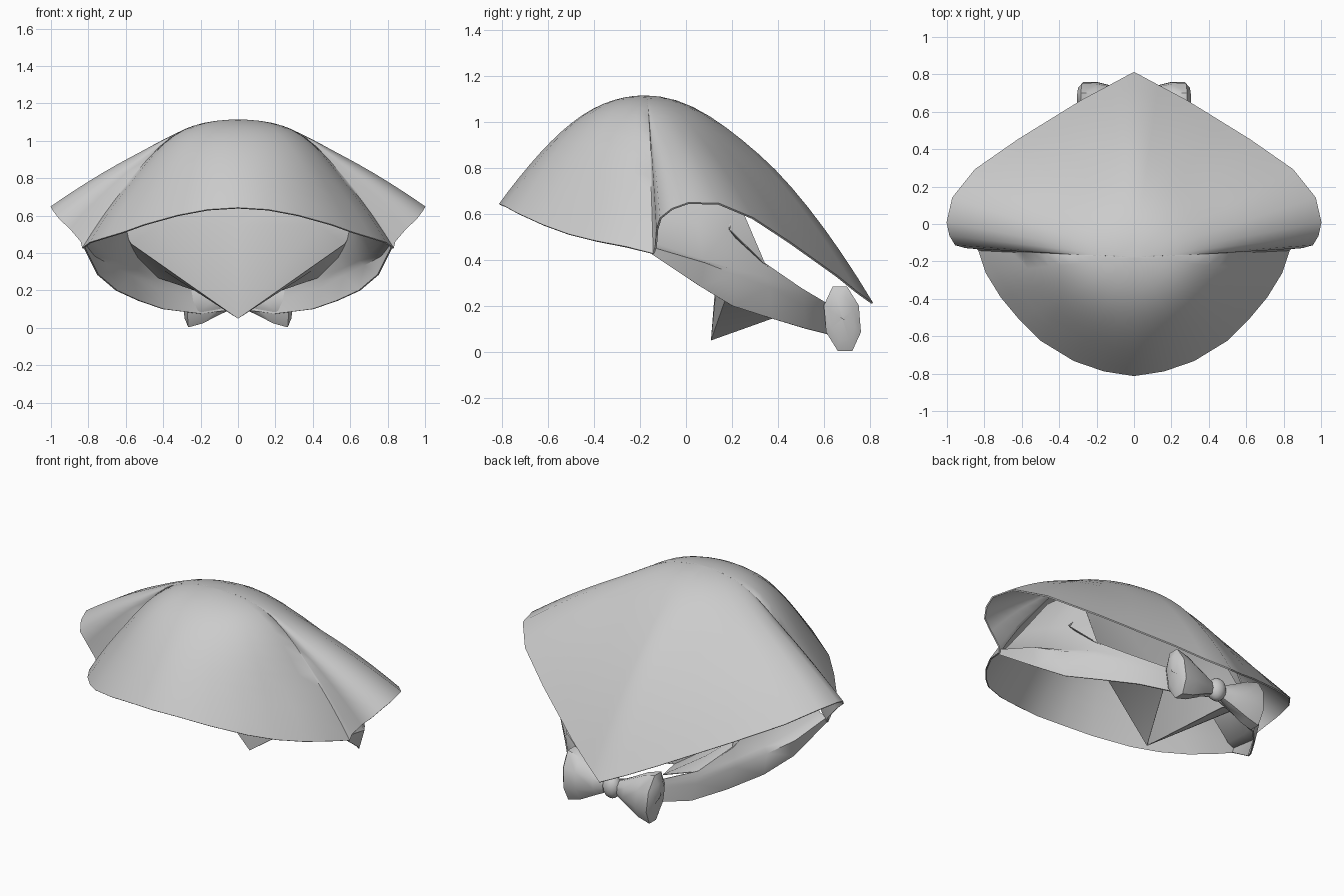
import bpy
import bmesh
import math

# Remove the default cube only
default_cube = bpy.data.objects.get("Cube")
if default_cube:
    bpy.data.objects.remove(default_cube, do_unlink=True)

# Plain grey cloth
cloth = bpy.data.materials.new("grey_cloth")
cloth.use_nodes = True
grey = (0.6, 0.6, 0.6, 1.0)
cloth.diffuse_color = grey
shader = next(n for n in cloth.node_tree.nodes if n.type == 'BSDF_PRINCIPLED')
shader.inputs["Base Color"].default_value = grey
shader.inputs["Roughness"].default_value = 0.8


def finish(obj, angle=50):
    """Apply the modifiers, then smooth shade, keeping sharp folds."""
    bpy.ops.object.select_all(action='DESELECT')
    obj.select_set(True)
    bpy.context.view_layer.objects.active = obj
    for name in [m.name for m in obj.modifiers]:
        bpy.ops.object.modifier_apply(modifier=name)
    bpy.ops.object.shade_smooth_by_angle(angle=math.radians(angle))


def sheet(name, rows, thickness=0.008, closed=False, angle=50):
    """Loft a mirrored sheet of cloth through rows of points."""
    bm = bmesh.new()
    grid = [[bm.verts.new(p) for p in row] for row in rows]
    for upper, lower in zip(grid, grid[1:]):
        count = len(upper)
        for i in range(count if closed else count - 1):
            j = (i + 1) % count
            bm.faces.new((upper[i], lower[i], lower[j], upper[j]))
    bmesh.ops.remove_doubles(bm, verts=bm.verts, dist=0.0005)
    bmesh.ops.recalc_face_normals(bm, faces=bm.faces)
    mesh = bpy.data.meshes.new(name)
    bm.to_mesh(mesh)
    bm.free()
    mesh.materials.append(cloth)
    obj = bpy.data.objects.new(name, mesh)
    bpy.context.collection.objects.link(obj)
    mirror = obj.modifiers.new("mirror", 'MIRROR')
    mirror.use_clip = True
    if thickness:
        solid = obj.modifiers.new("cloth_thickness", 'SOLIDIFY')
        solid.thickness = thickness
        solid.offset = 0
    finish(obj, angle)


# Crown: rays from the apex to the hem, each as (x, y, z, steepness)
apex = (0, -0.18, 1.11)
hem = [
    (0, -0.81, 0.64, 1.85), (0.16, -0.785, 0.63, 1.85),
    (0.32, -0.73, 0.6, 1.9), (0.5, -0.62, 0.55, 1.95),
    (0.61, -0.51, 0.51, 2), (0.71, -0.39, 0.48, 2),
    (0.79, -0.26, 0.455, 2), (0.83, -0.14, 0.425, 2),
    # side pleat and open wing
    (0.84, -0.13, 0.46, 1.9), (0.9, -0.125, 0.53, 1.75),
    (0.955, -0.11, 0.58, 1.6), (0.985, -0.06, 0.62, 1.52),
    (1, 0.01, 0.645, 1.5), (0.97, 0.14, 0.643, 1.52),
    (0.85, 0.29, 0.58, 1.6),
    # straight back edges down to the rear point
    (0.62, 0.45, 0.475, 1.7), (0.45, 0.555, 0.4, 1.75),
    (0.28, 0.66, 0.325, 1.8), (0.13, 0.74, 0.26, 1.82),
    (0, 0.81, 0.21, 1.84),
]


def crown_point(ray, s):
    """Rounded top that blends outward into the drape of each ray."""
    x, y, z, steepness = ray
    dx, dy = x * s, (y - apex[1]) * s
    round_drop = 0.55 * dx * dx + 1.15 * dy * dy
    drape_drop = (apex[2] - z) * s ** steepness
    t = min(max((math.hypot(dx, dy) - 0.15) / 0.45, 0), 1)
    t = max(t * t * (3 - 2 * t), s ** 6)
    drop = round_drop + (drape_drop - round_drop) * t
    return dx, apex[1] + dy, apex[2] - drop


steps = 14
sheet("crown_scarf", [[crown_point(ray, k / steps) for ray in hem]
                      for k in range(steps + 1)])

# Band from temple to knot: lower edge, lip, groove, upper edge, pocket wall
band = [
    [(0.82, -0.15, 0.425), (0.82, -0.14, 0.45), (0.78, -0.14, 0.47),
     (0.66, -0.15, 0.62), (0.48, -0.15, 0.86)],
    [(0.75, 0.06, 0.285), (0.77, 0.08, 0.385), (0.71, 0.07, 0.4),
     (0.65, 0.05, 0.56), (0.5, 0.08, 0.82)],
    [(0.65, 0.2, 0.2), (0.68, 0.21, 0.335), (0.65, 0.2, 0.36),
     (0.61, 0.18, 0.52), (0.53, 0.19, 0.74)],
    [(0.53, 0.37, 0.145), (0.57, 0.36, 0.28), (0.565, 0.35, 0.32),
     (0.54, 0.34, 0.385), (0.54, 0.34, 0.385)],
    [(0.4, 0.52, 0.1), (0.42, 0.51, 0.2), (0.43, 0.505, 0.24),
     (0.43, 0.5, 0.275), (0.43, 0.5, 0.275)],
    [(0.2, 0.62, 0.075), (0.22, 0.62, 0.15), (0.23, 0.615, 0.18),
     (0.24, 0.61, 0.21), (0.24, 0.61, 0.21)],
    [(0, 0.67, 0.1), (0, 0.67, 0.14), (0, 0.67, 0.16),
     (0, 0.67, 0.18), (0, 0.67, 0.18)],
]
sheet("tied_band", band)

# Inner flap: a folded corner hanging to a point inside the crown
flap_tip = (0, 0.11, 0.05)
flap_middle = [(0, 0.15, 0.55), (0.43, 0.16, 0.55), (0.57, 0.25, 0.45),
               (0.4, 0.38, 0.31), (0.2, 0.5, 0.19)]
flap_top = [(0, 0.25, 0.88), (0.4, 0.21, 0.76), (0.62, 0.19, 0.53),
            (0.55, 0.34, 0.385), (0.43, 0.5, 0.27)]
sheet("inner_flap", [[flap_tip] * len(flap_middle), flap_middle, flap_top],
      thickness=0.004)

# Bow loops: flaring closed tubes as (x, half depth, half height)
sides = 8
loop_rows = []
for x, depth, height in [(0.03, 0.03, 0.04), (0.1, 0.055, 0.075),
                         (0.2, 0.08, 0.13), (0.275, 0.082, 0.152),
                         (0.295, 0.055, 0.1), (0.295, 0, 0)]:
    ring = []
    for i in range(sides):
        a = math.tau * (i + 0.5) / sides
        up = math.sin(a)
        ring.append((x + 0.01 * up, 0.68 + depth * (math.cos(a) - 0.15 * up),
                     0.143 + height * up))
    loop_rows.append(ring)
sheet("bow_loops", loop_rows, thickness=0, closed=True)

# Knot between the loops
bpy.ops.mesh.primitive_uv_sphere_add(segments=12, ring_count=8, radius=0.06,
                                     location=(0, 0.69, 0.14))
knot = bpy.context.object
knot.name = "bow_knot"
knot.scale = (0.9, 0.85, 1.1)
knot.data.materials.append(cloth)
finish(knot)
